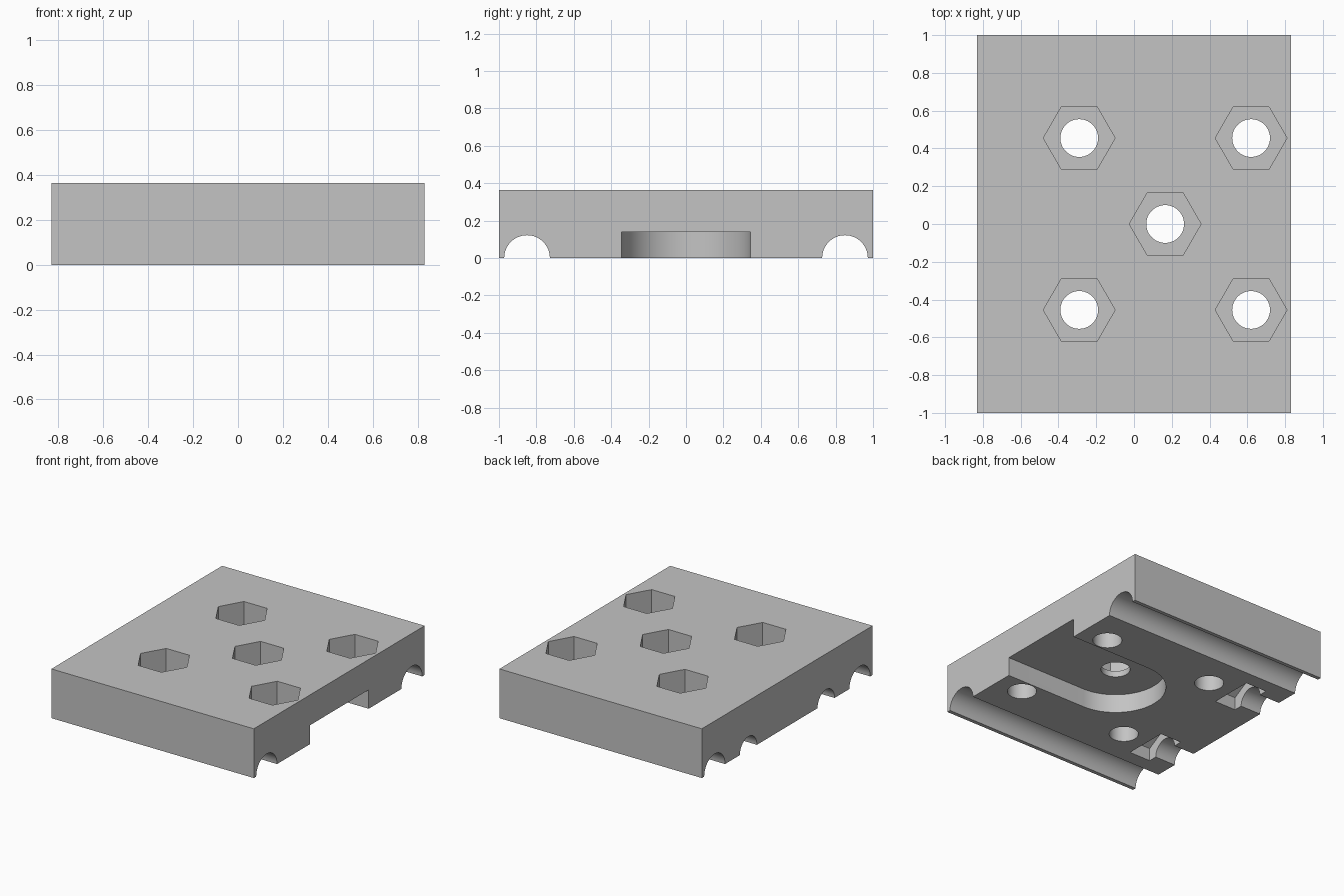
import bpy
import bmesh
from math import cos, sin, pi, radians
from mathutils import Vector

cube = bpy.data.objects.get("Cube")
if cube:
    bpy.data.objects.remove(cube, do_unlink=True)

HALF_X, HALF_Y, HEIGHT = 0.83, 1.0, 0.365
HOLE_R, NUT_R, NUT_DEPTH = 0.1, 0.19, 0.18
BOLT_Y = 0.455
OVER = 0.1  # how far cutters reach past the block

grey = bpy.data.materials.new("plain grey")
grey.use_nodes = True
colour = (0.55, 0.55, 0.55, 1)
grey.diffuse_color = colour
grey.node_tree.nodes["Principled BSDF"].inputs["Base Color"].default_value = colour


def ring(u, v, radius, sides, turn=0.0):
    return [(u + radius * cos(turn + 2 * pi * i / sides),
             v + radius * sin(turn + 2 * pi * i / sides)) for i in range(sides)]


def prism(name, outline, low, high, axis="z"):
    """Extrude an outline along z (outline in x, y) or along x (outline in y, z)."""
    def place(u, v, w):
        return (u, v, w) if axis == "z" else (w, u, v)
    bm = bmesh.new()
    base = bm.faces.new([bm.verts.new(place(u, v, low)) for u, v in outline])
    side = bmesh.ops.extrude_face_region(bm, geom=[base])["geom"]
    shift = Vector(place(0, 0, high - low))
    bmesh.ops.translate(bm, vec=shift,
                        verts=[g for g in side if isinstance(g, bmesh.types.BMVert)])
    bmesh.ops.recalc_face_normals(bm, faces=bm.faces)
    mesh = bpy.data.meshes.new(name)
    bm.to_mesh(mesh)
    bm.free()
    mesh.materials.append(grey)
    obj = bpy.data.objects.new(name, mesh)
    bpy.context.collection.objects.link(obj)
    return obj


# Main block
block = prism("mounting_block", [(-HALF_X, -HALF_Y), (HALF_X, -HALF_Y),
                                 (HALF_X, HALF_Y), (-HALF_X, HALF_Y)], 0, HEIGHT)
cutters = []

# Vertical bolt holes with hexagonal nut recesses in the top
for x, y in [(-0.29, -BOLT_Y), (-0.29, BOLT_Y), (0.62, -BOLT_Y),
             (0.62, BOLT_Y), (0.165, 0)]:
    cutters.append(prism("hole_cutter", ring(x, y, HOLE_R, 48), -OVER, HEIGHT + OVER))
    cutters.append(prism("nut_cutter", ring(x, y, NUT_R, 6),
                         HEIGHT - NUT_DEPTH, HEIGHT + OVER))

# Round-ended slot in the underside, open at one side
slot_r = 0.345
slot = [(0.165 + slot_r * cos(pi / 2 + pi * i / 48),
         slot_r * sin(pi / 2 + pi * i / 48)) for i in range(49)]
slot += [(HALF_X + OVER, -slot_r), (HALF_X + OVER, slot_r)]
cutters.append(prism("slot_cutter", slot, -OVER, 0.14))

# Rod grooves, and short bolt grooves with sideways nut pockets
for s in (-1, 1):
    cutters.append(prism("rod_groove_cutter", ring(s * 0.85, 0, 0.122, 64),
                         -HALF_X - OVER, HALF_X + OVER, "x"))
    cutters.append(prism("bolt_groove_cutter", ring(s * BOLT_Y, 0, HOLE_R, 48),
                         -HALF_X - OVER, -0.56, "x"))
    cutters.append(prism("side_nut_cutter", ring(s * BOLT_Y, 0, NUT_R, 6, pi / 2),
                         -0.66, -0.485, "x"))

# Cut the block, then drop the cutters
bpy.ops.object.select_all(action="DESELECT")
bpy.context.view_layer.objects.active = block
block.select_set(True)
for cutter in cutters:
    cutter.hide_render = True
    mod = block.modifiers.new("cut", "BOOLEAN")
    mod.operation = "DIFFERENCE"
    mod.solver = "EXACT"
    mod.object = cutter
    bpy.ops.object.modifier_apply(modifier=mod.name)
for cutter in cutters:
    bpy.data.objects.remove(cutter, do_unlink=True)

bpy.ops.object.shade_smooth_by_angle(angle=radians(30))
